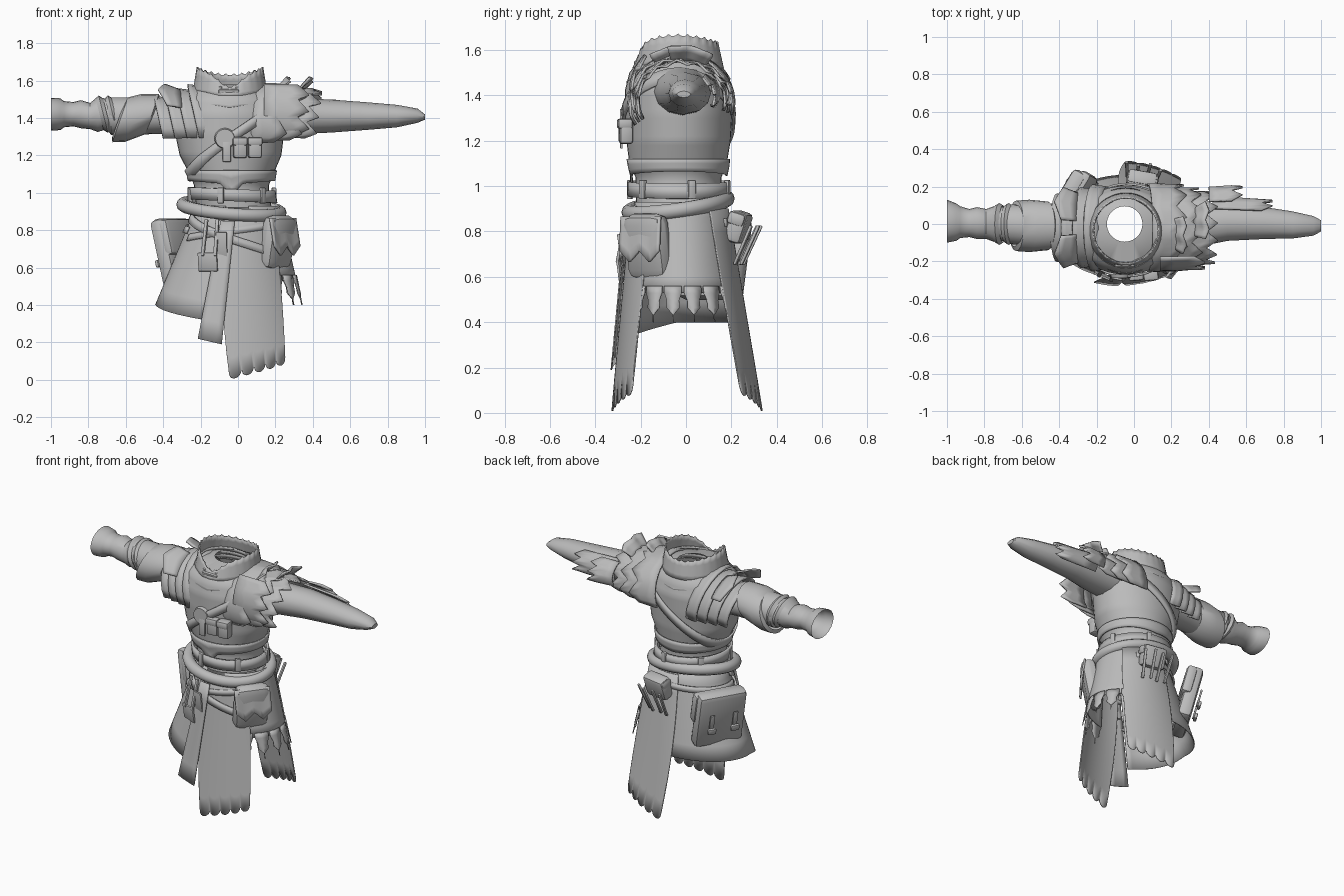
import bpy, bmesh, math
from math import sin, cos, pi, radians
from mathutils import Vector, Matrix

cube = bpy.data.objects.get("Cube")
if cube:
    bpy.data.objects.remove(cube)

GREY = (0.5, 0.5, 0.5, 1)
mat = bpy.data.materials.new("plain grey")
mat.use_nodes = True
mat.diffuse_color = GREY
mat.node_tree.nodes["Principled BSDF"].inputs["Base Color"].default_value = GREY


def finish(name, bm, thick=0, angle=40):
    me = bpy.data.meshes.new(name)
    bm.to_mesh(me)
    bm.free()
    ob = bpy.data.objects.new(name, me)
    bpy.context.collection.objects.link(ob)
    me.materials.append(mat)
    if thick:
        m = ob.modifiers.new("thickness", 'SOLIDIFY')
        m.thickness, m.offset = thick, 0
    bpy.ops.object.select_all(action='DESELECT')
    bpy.context.view_layer.objects.active = ob
    ob.select_set(True)
    bpy.ops.object.shade_smooth_by_angle(angle=radians(angle))
    return ob


def sheet(name, f, nu, nv, thick=0):
    """Surface f(u, v) sampled on a grid; seams are welded."""
    bm = bmesh.new()
    vs = [[bm.verts.new(f(i / nu, j / nv)) for i in range(nu + 1)] for j in range(nv + 1)]
    for j in range(nv):
        for i in range(nu):
            bm.faces.new((vs[j][i], vs[j][i + 1], vs[j + 1][i + 1], vs[j + 1][i]))
    bmesh.ops.remove_doubles(bm, verts=bm.verts, dist=0.0005)
    bmesh.ops.recalc_face_normals(bm, faces=bm.faces)
    return finish(name, bm, thick)


def lerp(a, b, t):
    return a + (b - a) * t


def sample(rings, k):
    """Interpolate a ring (key, centre, centre, radius, radius) at key k."""
    for a, b in zip(rings, rings[1:]):
        if k <= b[0]:
            break
    t = max(0, min(1, (k - a[0]) / (b[0] - a[0])))
    return [lerp(p, q, t) for p, q in zip(a[1:], b[1:])]


BODY = [(.92, -.02, -.03, .2, .19), (1.0, -.035, -.033, .2, .19), (1.04, -.035, -.033, .2, .19),
        (1.1, -.035, -.035, .225, .215), (1.2, -.04, -.033, .272, .23), (1.32, -.045, -.033, .292, .237),
        (1.42, -.045, -.033, .29, .237), (1.5, -.045, -.035, .26, .215), (1.56, -.045, -.035, .19, .17),
        (1.58, -.05, -.0, .095, .095)]


def body(a, z, off=0):
    cx, cy, rx, ry = sample(BODY, z)
    return Vector((cx + (rx + off) * cos(a), cy + (ry + off) * sin(a), z))


def skirt(deg, z, off=0):
    t, a = (.93 - z) / .53, radians(deg)
    return Vector((-.05 * t + (.22 + .17 * t + off) * cos(a),
                   -.03 + .02 * t + (.2 + .07 * t + off) * sin(a), z))


def tube(name, rings, n=20, shear=0, cap=False):
    """Sleeve along x through rings (x, cy, cz, ry, rz)."""
    if cap:
        rings = rings + [rings[-1][:3] + (0, 0)]

    def f(u, v):
        x, cy, cz, ry, rz = rings[round(v * (len(rings) - 1))]
        c, s = cos(2 * pi * u), sin(2 * pi * u)
        return Vector((x + shear * s * rz, cy + ry * c, cz + rz * s))
    return sheet(name, f, n, len(rings) - 1)


def shell(name, x0, x1, r0, r1, cz, a0, a1, lean=0, teeth=0, depth=0, cy=-.02, wide=1):
    """Curved plate wrapped over an arm, with an optional jagged outer edge."""
    def f(u, v):
        a, r = radians(lerp(a0, a1, u)), lerp(r0, r1, v)
        jag = depth * (1 - abs((u * teeth) % 1 * 2 - 1)) * v if teeth else 0
        return Vector((lerp(x0, x1, v) + jag + lean * (cos(a) - 1) * r,
                       cy + wide * r * sin(a), cz + r * cos(a) - jag * .3))
    return sheet(name, f, max(12, teeth * 4), 3, .012)


def box(name, loc, size, yaw=0, tilt=0, bevel=.02):
    """Soft box: size is width, depth, height; yaw turns the front outward."""
    bm = bmesh.new()
    bmesh.ops.create_cube(bm, size=1)
    bmesh.ops.scale(bm, vec=size, verts=bm.verts)
    bmesh.ops.bevel(bm, geom=bm.edges[:], offset=min(bevel, min(size) * .45), segments=2,
                    affect='EDGES', profile=.5)
    rot = Matrix.Rotation(radians(yaw + 90), 4, 'Z') @ Matrix.Rotation(radians(tilt), 4, 'X')
    bmesh.ops.transform(bm, matrix=Matrix.Translation(loc) @ rot, verts=bm.verts)
    return finish(name, bm)


def band(name, a0, a1, z0, z1, h, off):
    return sheet(name, lambda u, v: skirt(lerp(a0, a1, u), lerp(z0, z1, u) + h * (v - .5), off), 32, 1, .012)


def scallop(u, n, depth):
    return -depth * math.sqrt(abs(sin(pi * n * u)))


# Torso, breastplate edge and neck
sheet("torso", lambda u, v: body(2 * pi * u, lerp(.92, 1.58, v)), 40, 33)


def plate_edge(u, v):
    a = 2 * pi * u
    spike = .06 * max(0, 1 - abs(a - 1.5 * pi) / .28)
    low = 1.045 - spike + .02 * abs(cos(a))
    return body(a, lerp(1.12, low, v), lerp(.006, .02, v))


sheet("breastplate_rim", plate_edge, 72, 3, .008)
for i in range(3):
    def gorget(u, v):
        a = 2 * pi * u
        r = .2 + .025 * v - .014 * i
        return Vector((-.045 + r * cos(a), -.035 + r * sin(a), 1.49 + .03 * i - .035 * v + .035 * abs(cos(a))))
    sheet("gorget_ring", gorget, 36, 1, .01)


def collar(u, v):
    a = 2 * pi * u
    front, back = max(0, -sin(a)), max(0, sin(a))
    top = 1.672 - .04 * front ** 2 - .06 * front ** 10 - .035 * back ** 2 + scallop(u, 26, .01)
    r = lerp(.198, .174, v)
    return Vector((-.043 + r * cos(a), -.035 + r * sin(a), lerp(1.52, top, v)))


sheet("collar", collar, 104, 4, .008)
box("throat_plate", (-.05, -.215, 1.53), (.11, .02, .05), -90, 20, .01)
for s in (-1, 1):
    box("throat_wing", (-.05 + s * .06, -.2, 1.555), (.06, .02, .03), -90 + s * 25, 15, .01)

# Diagonal chest sash, brooch and chest pouches
sheet("chest_sash", lambda u, v: body(2 * pi * u, 1.29 + .2 * cos(2 * pi * u) + .06 * (v - .5), .01), 48, 1, .012)
bm = bmesh.new()
bmesh.ops.create_cone(bm, cap_ends=True, segments=24, radius1=.056, radius2=.05, depth=.02,
                      matrix=Matrix.Translation((-.07, -.28, 1.29)) @ Matrix.Rotation(pi / 2, 4, 'X'))
finish("round_brooch", bm)
box("brooch_tail", (-.06, -.285, 1.22), (.045, .012, .11), -90, 0, .005)
for x in (.01, .09):
    box("chest_pouch", (x, -.265, 1.24), (.075, .06, .11), -85, 0, .015)
    box("chest_pouch_flap", (x, -.27, 1.275), (.08, .066, .045), -85, 0, .012)

# Belt and rope
sheet("belt", lambda u, v: body(2 * pi * u, .955 + .065 * v - .01 * cos(2 * pi * u), .028), 40, 1, .015)
for i in range(6):
    box("belt_loop", body(radians(60 * i + 15), .985, .032), (.035, .022, .085), 60 * i + 15, 0, .006)


def rope(u, v):
    a, b = 2 * pi * u, 2 * pi * v
    r = .035 * cos(b)
    cz = .915 - .022 * cos(a) + .03 * sin(a)
    return Vector((-.035 + (.26 + r) * cos(a), -.035 + (.215 + r) * sin(a), cz + .035 * sin(b)))


sheet("waist_rope", rope, 48, 10)

# Skirt halves, long panels and pointed tabs
sheet("long_skirt", lambda u, v: skirt(lerp(-107, -272, u), lerp(.93, lerp(.32, .4, min(1, u * 2.5)), v)), 32, 6, .006)
sheet("short_skirt", lambda u, v: skirt(lerp(-75, 90, u), lerp(.93, .53, v)), 32, 6, .006)


def panel(sign):
    def f(u, v):
        low = lerp(.035, .12, u) + scallop(u, 5, .035)
        return skirt(sign * lerp(lerp(106, 86, v), lerp(38, 48, v), u), lerp(.9, low, v), .01)
    return f


for name, s in (("front_panel", -1), ("back_panel", 1)):
    sheet(name, panel(s), 50, 8, .006)
sheet("narrow_strip", lambda u, v: skirt(lerp(-108, -92, u), lerp(.85, .22 - .03 * u, v), .03), 4, 6, .006)
for i in range(8):
    def tab(u, v):
        w = (8.5 if v < .3 else 5.5 + v) if v < .8 else .3
        return skirt(-68 + 19.5 * i + (u - .5) * 2 * w, .56 - .16 * v, .008)
    sheet("skirt_tab", tab, 2, 5, .006)

# Crossing hip straps and buckle plates
band("hip_strap", -165, -50, .87, .68, .045, .018)
band("hip_strap", -150, -40, .76, .83, .035, .014)
band("side_strap", 60, 200, .84, .8, .035, .012)
for d, z, w, h in ((-112, .63, .11, .1), (-102, .72, .06, .14)):
    box("strap_plate", skirt(d, z, .04), (w, .012, h), d, 8, .004)
for d in (-120, -108):
    box("hanging_tie", skirt(d, .76, .05), (.02, .015, .2), d, -12, .005)

# Front hip bag with a pointed flap
DIR = -38
box("hip_bag", skirt(DIR, .735, .008), (.215, .1, .29), DIR, 10, .045)


def flap(u, v):
    c = skirt(DIR, .865 - .15 * v, .07)
    t = Vector((-sin(radians(DIR)), cos(radians(DIR)), 0))
    drop = .05 * (1 - abs((u * 2) % 1 * 2 - 1)) * v
    return c + t * (u - .5) * .22 - Vector((0, 0, drop))


sheet("hip_bag_flap", flap, 16, 4, .012)

# Large satchel with two buckled straps
SIDE = 149
box("satchel", skirt(SIDE, .68, .055), (.31, .09, .37), SIDE, 14, .03)
box("satchel_flap", skirt(SIDE, .76, .075), (.32, .07, .2), SIDE, 14, .025)
tan = Vector((-sin(radians(SIDE)), cos(radians(SIDE)), 0))
for s in (-1, 1):
    p = skirt(SIDE, .67, .115) + tan * s * .075
    box("satchel_strap", p, (.03, .012, .12), SIDE, 14, .004)
    box("satchel_buckle", p - Vector((0, 0, .05)), (.055, .02, .04), SIDE, 14, .008)

# Small back pouch with hanging tassels
box("back_pouch", skirt(80, .82, .045), (.16, .08, .14), 80, 18, .02)
box("back_pouch_flap", skirt(80, .855, .055), (.17, .08, .06), 80, 18, .018)
for i in range(4):
    d = 66 + 9 * i
    box("tassel", skirt(d, .74, .075 + .015 * (i % 2)), (.018, .015, .19), d, 25, .005)

# Open sleeve with bunched folds and a wide cuff
tube("open_sleeve", [(-.2, -.01, 1.42, .13, .11), (-.42, -.01, 1.41, .12, .095), (-.55, -.01, 1.41, .11, .1),
                     (-.68, .0, 1.41, .105, .1), (-.7, .0, 1.42, .09, .08), (-.75, .0, 1.42, .095, .095),
                     (-.79, .0, 1.41, .08, .07), (-.84, .005, 1.42, .085, .075), (-.88, .005, 1.42, .075, .065),
                     (-.93, .01, 1.42, .085, .07), (-.95, .01, 1.42, .1, .085), (-1.0, .015, 1.42, .115, .088)])
tube("turned_cuff", [(-.45, -.01, 1.42, .115, .09), (-.46, -.01, 1.42, .13, .108), (-.56, -.01, 1.4, .14, .128),
                     (-.63, -.01, 1.39, .135, .12), (-.64, -.01, 1.39, .11, .095)], shear=.35)
for x in (-.67, -.72):
    tube("sleeve_fold", [(x + .02, 0, 1.42, .1, .085), (x, 0, 1.42, .112, .1),
                         (x - .02, 0, 1.42, .1, .085)], shear=-.25)

# Layered shoulder plates on the open-sleeve side
for i in range(4):
    x = -.19 - .06 * i
    shell("shoulder_plate", x, x - .08, .205 - .015 * i, .215 - .015 * i, 1.36 - .006 * i,
          -108, 108, lean=-.22, wide=1.05)
for s in (-1, 1):
    shell("shoulder_spur", -.31, -.39, .18, .21, 1.37, s * 10, s * 62, lean=-.1, teeth=1, depth=-.04, wide=1.15)

# Closed tapering sleeve with a jagged forearm guard
tube("closed_sleeve", [(.15, -.02, 1.42, .13, .11), (.35, -.01, 1.41, .11, .095), (.5, .01, 1.41, .1, .088),
                       (.7, .005, 1.41, .085, .073), (.85, -.005, 1.41, .072, .06), (.96, -.01, 1.412, .052, .038),
                       (1.0, -.01, 1.405, .03, .014)], 12, cap=True)
shell("forearm_guard", .42, .68, .1, .085, 1.405, 30, 125, teeth=3, depth=.06, cy=.02, wide=1.25)
shell("forearm_guard", .4, .52, .105, .11, 1.405, 35, 115, teeth=3, depth=.06, cy=.02, wide=1.65)

# Ragged fur mantle on the other shoulder
for i in range(3):
    x = .1 + .08 * i
    shell("fur_layer", x, x + .13, .215 - .02 * i, .21 - .016 * i, 1.37 + .004 * i, -118, 105,
          teeth=6 + i, depth=.06, lean=.12, wide=1.08)
for x, a in ((.2, -10), (.32, 10)):
    shell("fur_tuft", x, x + .06, .18, .25, 1.37, a - 24, a + 24, teeth=2, depth=.02)
shell("fur_drape", .14, .32, .225, .22, 1.42, -118, -45, teeth=3, depth=.06)
